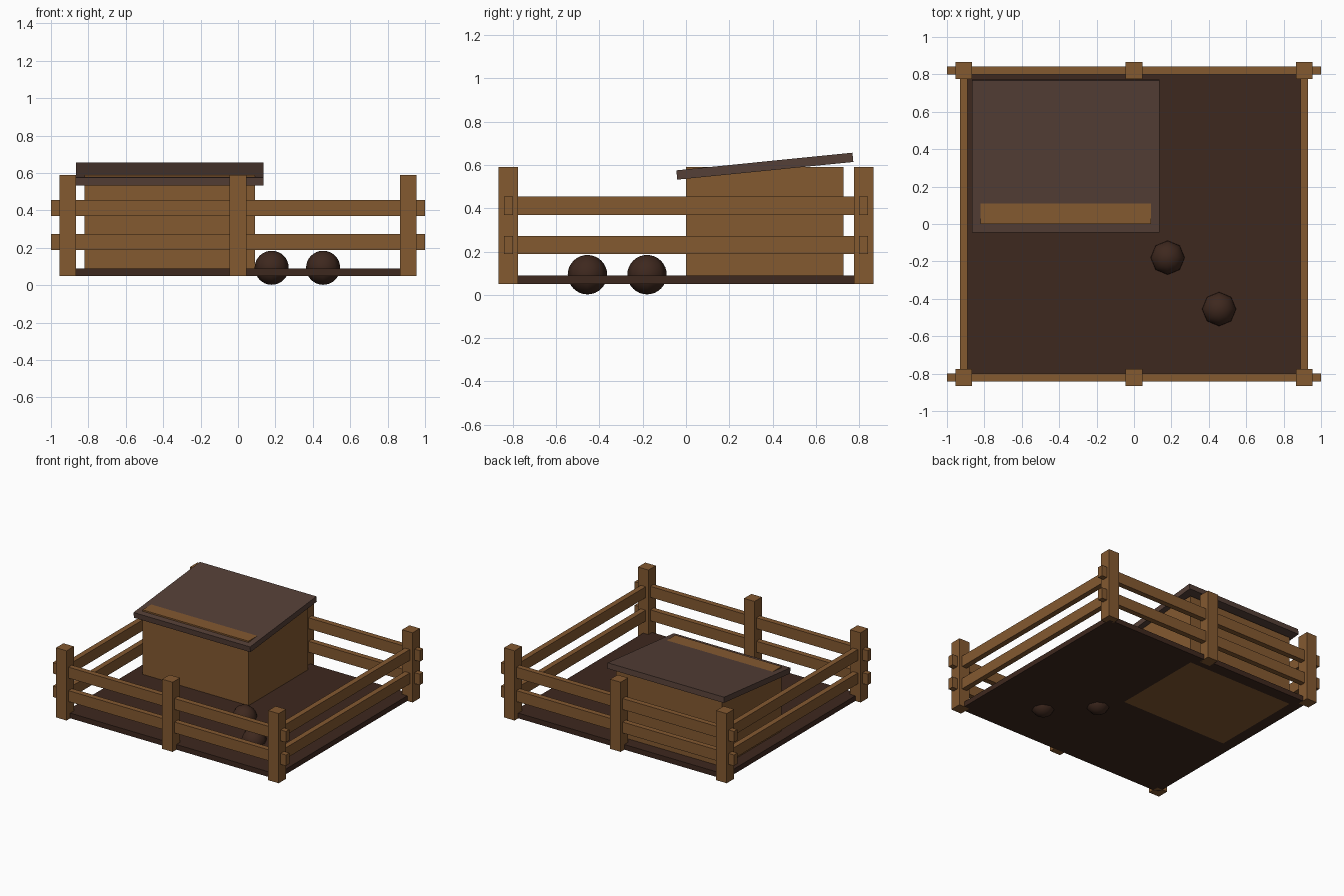
import bpy, math

if "Cube" in bpy.data.objects:
    bpy.data.objects.remove(bpy.data.objects["Cube"])


def material(name, rgb):
    m = bpy.data.materials.new(name)
    m.diffuse_color = (*rgb, 1)
    m.use_nodes = True
    m.node_tree.nodes["Principled BSDF"].inputs["Base Color"].default_value = m.diffuse_color
    return m


WOOD = material("wood", (0.23, 0.10, 0.030))
MUD = material("mud", (0.048, 0.021, 0.013))
ROOF = material("roof_boards", (0.090, 0.050, 0.038))


def box(name, center, size, mat, tilt=0):
    bpy.ops.mesh.primitive_cube_add(size=1, location=center, rotation=(tilt, 0, 0))
    ob = bpy.context.object
    ob.name = name
    ob.scale = size
    ob.data.materials.append(mat)
    return ob


PX, PY = 0.91, 0.82          # fence lines
RAIL_Z = (0.23, 0.412)

# muddy ground slab
box("ground_slab", (0, 0, 0.07), (2 * PX, 2 * PY, 0.04), MUD)

# fence posts along front and back
for side, y in (("front", -PY), ("back", PY)):
    for pos, x in (("left", -PX), ("middle", 0), ("right", PX)):
        box(f"{side}_{pos}_post", (x, y, 0.32), (0.09, 0.09, 0.54), WOOD)

# fence rails, two per side
for level, z in zip(("lower", "upper"), RAIL_Z):
    for side, y in (("front", -PY), ("back", PY)):
        box(f"{side}_{level}_rail", (0, y, z), (2, 0.042, 0.085), WOOD)
    for side, x in (("left", -PX), ("right", PX)):
        box(f"{side}_{level}_rail", (x, 0, z), (0.042, 2 * PY, 0.085), WOOD)

# shed with a sloping roof that the front wall pokes through
box("shed", (-0.365, 0.364, 0.32), (0.91, 0.727, 0.54), WOOD)
box("shed_roof", (-0.365, 0.364, 0.594), (1.0, 0.817, 0.043), ROOF, 0.1)

# mud mounds
for i, d in enumerate((0.18, 0.455), 1):
    bpy.ops.mesh.primitive_uv_sphere_add(segments=8, ring_count=16, radius=0.091,
                                         location=(d, -d, 0.093))
    ob = bpy.context.object
    ob.name = f"mud_mound_{i}"
    ob.data.materials.append(MUD)
    bpy.ops.object.shade_smooth_by_angle(angle=math.radians(60))
